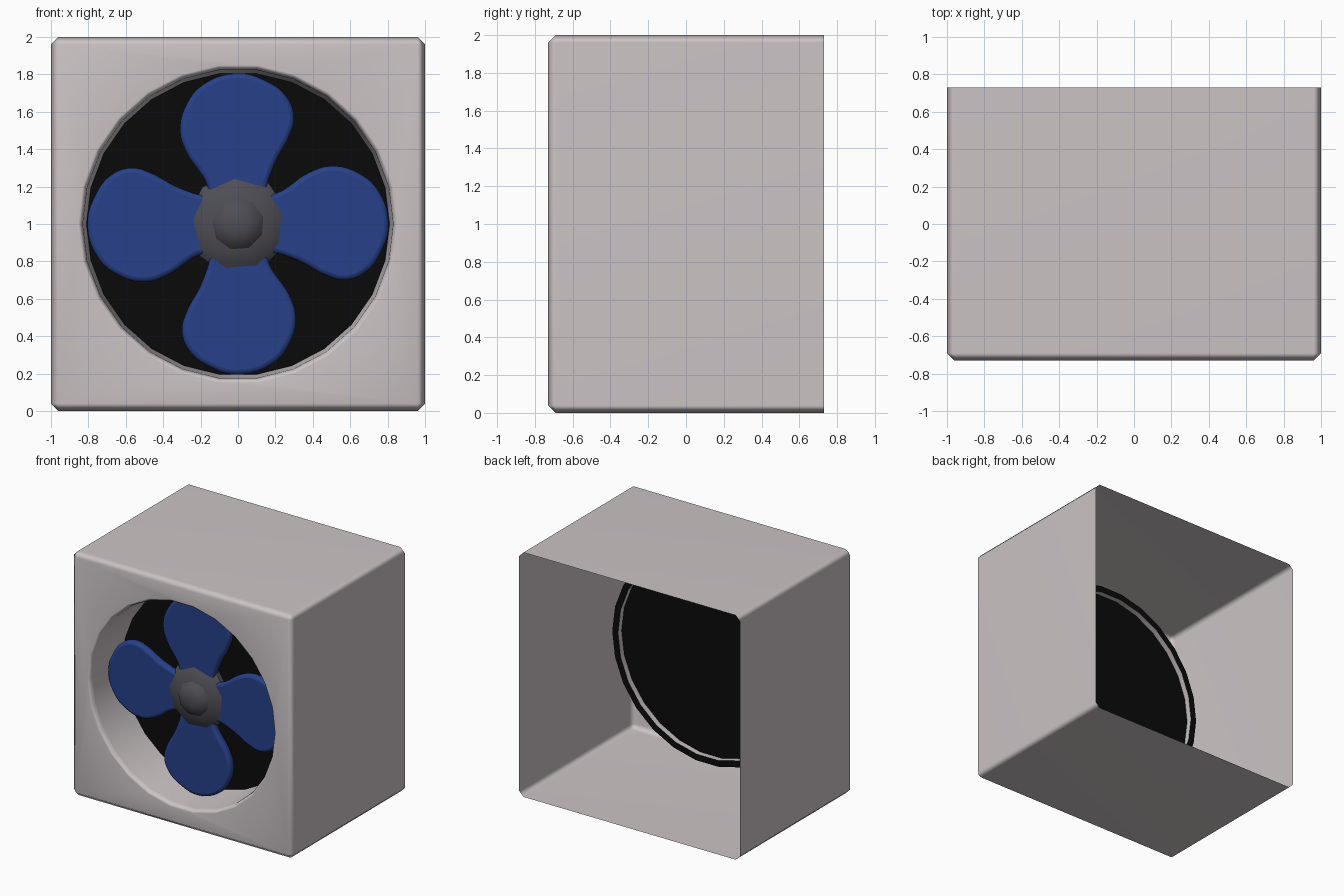
import bpy, bmesh
from math import pi, sin, cos, radians

cube = bpy.data.objects.get("Cube")
if cube:
    bpy.data.objects.remove(cube, do_unlink=True)


def material(name, rgb):
    m = bpy.data.materials.new(name)
    m.use_nodes = True
    m.diffuse_color = (*rgb, 1)
    m.node_tree.nodes["Principled BSDF"].inputs["Base Color"].default_value = (*rgb, 1)
    return m


GREY = material("warm_light_grey", (0.60, 0.55, 0.56))
BLUE = material("deep_blue", (0.02, 0.052, 0.25))
DARK = material("charcoal", (0.075, 0.075, 0.09))
BLACK = material("black", (0.003, 0.003, 0.003))
MID_Z = 1.0


def activate(ob):
    bpy.ops.object.select_all(action="DESELECT")
    ob.select_set(True)
    bpy.context.view_layer.objects.active = ob


def finish(bm, name, mat, angle):
    bmesh.ops.recalc_face_normals(bm, faces=bm.faces)
    me = bpy.data.meshes.new(name)
    bm.to_mesh(me)
    bm.free()
    ob = bpy.data.objects.new(name, me)
    bpy.context.collection.objects.link(ob)
    me.materials.append(mat)
    activate(ob)
    bpy.ops.object.shade_smooth_by_angle(angle=radians(angle))
    return ob


def ring(bm, r, y, n, turn=0.0):
    """Closed loop of vertices around the fan axis."""
    angles = [turn + 2 * pi * i / n for i in range(n)]
    return [bm.verts.new((r * cos(a), y, MID_Z + r * sin(a))) for a in angles]


def sweep(bm, rings):
    """Skin between successive rings."""
    for a, b in zip(rings, rings[1:]):
        for i in range(len(a)):
            j = (i + 1) % len(a)
            bm.faces.new((a[i], a[j], b[j], b[i]))


def lathe(name, mat, profile, n, caps=True, angle=30, turn=0.0):
    bm = bmesh.new()
    rings = [ring(bm, r, y, n, turn) for r, y in profile]
    sweep(bm, rings)
    if caps:
        bm.faces.new(rings[0])
        bm.faces.new(rings[-1])
    return finish(bm, name, mat, angle)


# Casing: chamfered sheet box, open at the back, with a round tunnel in front
SIDES = 26
bm = bmesh.new()
bmesh.ops.create_cube(bm, size=2)
for v in bm.verts:
    v.co.y *= 0.73
    v.co.z += MID_Z
edges = [e for e in bm.edges if not all(v.co.y > 0 for v in e.verts)]
bmesh.ops.bevel(bm, geom=edges, offset=0.04, segments=1, affect="EDGES")
bm.faces.ensure_lookup_table()
back = [f for f in bm.faces if all(v.co.y > 0.72 for v in f.verts)]
bmesh.ops.delete(bm, geom=back, context="FACES")
front = [f for f in bm.faces if all(v.co.y < -0.72 for v in f.verts)]
border = [e for f in front for e in f.edges]
bmesh.ops.delete(bm, geom=front, context="FACES_ONLY")
tunnel = [(0.855, -0.73), (0.838, -0.718), (0.83, -0.69), (0.808, -0.275)]
rings = [ring(bm, r, y, SIDES) for r, y in tunnel]
sweep(bm, rings)
rim = [bm.edges.get((rings[0][i], rings[0][i - 1])) for i in range(SIDES)]
bmesh.ops.triangle_fill(bm, edges=border + rim, use_beauty=True, normal=(0, -1, 0))
casing = finish(bm, "casing", GREY, 60)
mod = casing.modifiers.new("flat_panels", "WEIGHTED_NORMAL")
mod.keep_sharp = True

# Dark backing panel inside the tunnel, and the flange behind it
lathe("backing_panel", BLACK, [(0.812, -0.335), (0.812, -0.325)], SIDES)
lathe("rear_flange", BLACK, [(0.808, -0.275), (0.86, -0.275), (0.86, -0.29)],
      SIDES, caps=False)

# Hub: faceted nose with a small rounded cap, on a shaft
lathe("hub", DARK,
      [(0.20, -0.44), (0.275, -0.47), (0.275, -0.51), (0.235, -0.55),
       (0.14, -0.575), (0.11, -0.61), (0.06, -0.63), (0.02, -0.635)],
      9, angle=35, turn=0.25)
lathe("shaft", DARK, [(0.08, -0.33), (0.08, -0.45)], 12)

# Blades: rounded teardrop outline, repeated four times
outline = [(-0.12, 0.12), (-0.18, 0.24), (-0.275, 0.38), (-0.31, 0.5),
           (-0.275, 0.64), (-0.18, 0.75), (0, 0.805), (0.15, 0.765),
           (0.26, 0.68), (0.30, 0.57), (0.275, 0.47), (0.205, 0.34),
           (0.165, 0.24), (0.12, 0.12)]
BEVEL = 0.025
for k in range(4):
    cu = bpy.data.curves.new("blade_outline", "CURVE")
    cu.dimensions = "2D"
    cu.fill_mode = "BOTH"
    cu.extrude = 0.008
    cu.bevel_depth = BEVEL
    cu.bevel_resolution = 2
    cu.offset = -BEVEL
    sp = cu.splines.new("BEZIER")
    sp.bezier_points.add(len(outline) - 1)
    for p, (x, y) in zip(sp.bezier_points, outline):
        p.co = (x, y, 0)
        p.handle_left_type = p.handle_right_type = "AUTO"
    sp.use_cyclic_u = True
    sp.resolution_u = 5
    cu.materials.append(BLUE)
    blade = bpy.data.objects.new(f"blade_{k + 1}", cu)
    bpy.context.collection.objects.link(blade)
    blade.location = (0, -0.51, MID_Z)
    blade.rotation_euler = (pi / 2, k * pi / 2, 0)
    activate(blade)
    bpy.ops.object.convert(target="MESH")
    bpy.ops.object.shade_smooth_by_angle(angle=radians(50))
